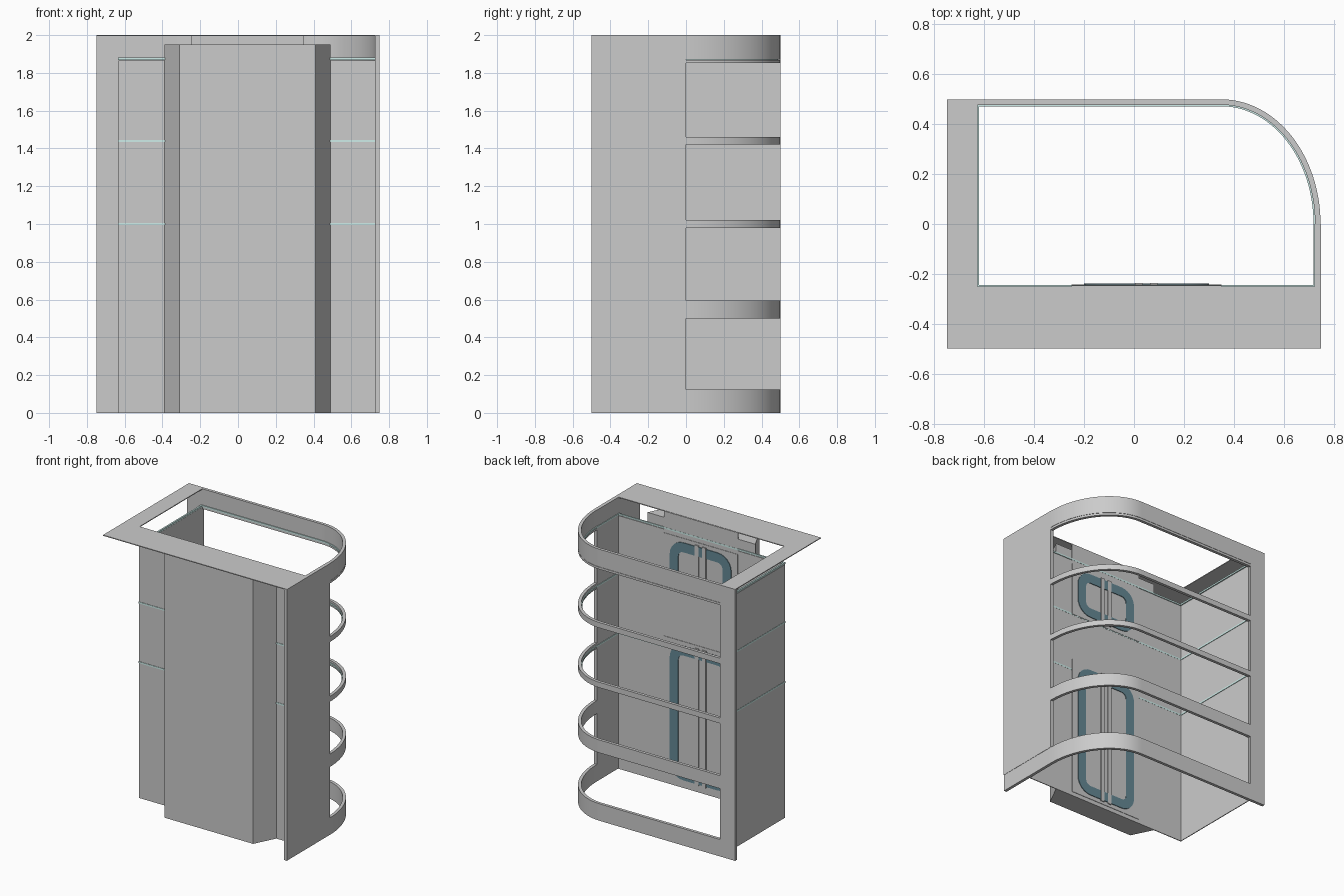
import bpy, bmesh, math

if "Cube" in bpy.data.objects:
    bpy.data.objects.remove(bpy.data.objects["Cube"])


def material(name, col):
    m = bpy.data.materials.new(name)
    m.diffuse_color = (*col, 1)
    m.use_nodes = True
    m.node_tree.nodes["Principled BSDF"].inputs["Base Color"].default_value = m.diffuse_color
    return m


GLASS = material("pale_glass", (0.62, 0.85, 0.82))
TEAL = material("teal", (0.13, 0.25, 0.3))


def finish(name, bm, mat=None, smooth=False):
    bmesh.ops.recalc_face_normals(bm, faces=bm.faces)
    me = bpy.data.meshes.new(name)
    bm.to_mesh(me)
    bm.free()
    ob = bpy.data.objects.new(name, me)
    bpy.context.collection.objects.link(ob)
    if mat:
        me.materials.append(mat)
    if smooth:
        bpy.ops.object.select_all(action='DESELECT')
        ob.select_set(True)
        bpy.context.view_layer.objects.active = ob
        bpy.ops.object.shade_smooth_by_angle(angle=math.radians(30))
    return ob


def prism(name, pts, z0, z1, mat=None):
    """Vertical extrusion of a plan outline."""
    bm = bmesh.new()
    face = bm.faces.new([bm.verts.new((x, y, z0)) for x, y in pts])
    new = bmesh.ops.extrude_face_region(bm, geom=[face])["geom"]
    for v in new:
        if isinstance(v, bmesh.types.BMVert):
            v.co.z = z1
    return finish(name, bm, mat)


def box(name, x0, x1, y0, y1, z0, z1, mat=None):
    return prism(name, [(x0, y0), (x1, y0), (x1, y1), (x0, y1)], z0, z1, mat)


def band(name, a, b, mapper, lo, hi, closed=False, mat=None):
    """Solid strip between two matching 2D paths a and b."""
    bm = bmesh.new()
    rows = [[bm.verts.new(mapper(p, h)) for p, h in
             ((pa, lo), (pa, hi), (pb, hi), (pb, lo))] for pa, pb in zip(a, b)]
    n = len(rows)
    for i in range(n if closed else n - 1):
        r, s = rows[i], rows[(i + 1) % n]
        for k in range(4):
            bm.faces.new((r[k], r[(k + 1) % 4], s[(k + 1) % 4], s[k]))
    if not closed:
        bm.faces.new(rows[0])
        bm.faces.new(rows[-1])
    return finish(name, bm, mat, True)


def plan(p, h):
    return (p[0], p[1], h)


def upright(p, h):
    return (p[0], h, p[1])


def rail_path(inset, y_start, x_end=-0.63, n=28):
    """Right side, rounded corner and back, inset from the outside."""
    pts = [(0.748 - inset, y_start)]
    for i in range(n + 1):
        t = math.pi / 2 * i / n
        pts.append((0.35 + (0.398 - inset) * math.cos(t), (0.5 - inset) * math.sin(t)))
    return pts + [(x_end, 0.5 - inset)]


def rounded_rect(x0, x1, z0, z1, r, n=6):
    pts = []
    for k, (cx, cz) in enumerate(((x1 - r, z1 - r), (x0 + r, z1 - r),
                                  (x0 + r, z0 + r), (x1 - r, z0 + r))):
        for i in range(n + 1):
            t = math.pi / 2 * (k + i / n)
            pts.append((cx + r * math.cos(t), cz + r * math.sin(t)))
    return pts


# Rounded rails and the base and top bands
for name, z0, z1, ys in (("base_band", 0, 0.125, -0.5), ("lower_rail", 0.5, 0.595, -0.02),
                         ("shelf_rail_low", 0.98, 1.02, -0.02),
                         ("shelf_rail_mid", 1.42, 1.46, -0.02),
                         ("shelf_rail_top", 1.852, 1.868, -0.02),
                         ("top_band", 1.87, 2, -0.02)):
    band(name, rail_path(0, ys), rail_path(0.022, ys), plan, z0, z1)

# Glass edge trims all round the cabinet
for i, z in enumerate((1.0, 1.44, 1.875)):
    outer = rail_path(0.012, -0.255, -0.634) + [(-0.634, -0.255)]
    inner = rail_path(0.028, -0.245, -0.622) + [(-0.622, -0.245)]
    band(f"glass_edge_{i}", outer, inner, plan, z - 0.006, z + 0.006, True, GLASS)

# Walls
box("right_wall", 0.724, 0.75, -0.5, 0, 0.125, 2)
box("front_wall", -0.63, 0.724, -0.252, -0.246, 0, 1.865)
box("left_wall", -0.632, -0.626, -0.25, 0.48, 0, 1.865)
box("back_left_return", -0.75, -0.628, 0.478, 0.5, 0, 2)
box("header_plate", -0.25, 0.35, -0.252, -0.246, 1.865, 1.998)

# Front column with slanted sides
prism("front_column", [(-0.31, -0.41), (0.41, -0.41), (0.49, -0.25), (-0.39, -0.25)], 0, 1.95)

# Canopy plate over the front and left
prism("canopy", [(-0.75, -0.5), (0.75, -0.5), (0.75, -0.25), (-0.627, -0.25),
                 (-0.627, 0.5), (-0.75, 0.5)], 1.994, 2)

# Inner decorative panels: backing, rounded teal frame and twin centre bars
for name, z0, z1 in (("lower_panel", 0.03, 1.08), ("upper_panel", 1.44, 1.84)):
    box(name + "_backing", -0.25, 0.35, -0.246, -0.243, z0, z1)
    band(name + "_frame", rounded_rect(-0.2, 0.3, z0 + 0.03, z1 - 0.03, 0.11),
         rounded_rect(-0.13, 0.23, z0 + 0.1, z1 - 0.1, 0.04),
         upright, -0.244, -0.238, True, TEAL)
    for side in (-1, 1):
        x = 0.05 + side * 0.03
        box(name + "_bar", x - 0.015, x + 0.015, -0.244, -0.236, z0 + 0.02, z1 - 0.02)
